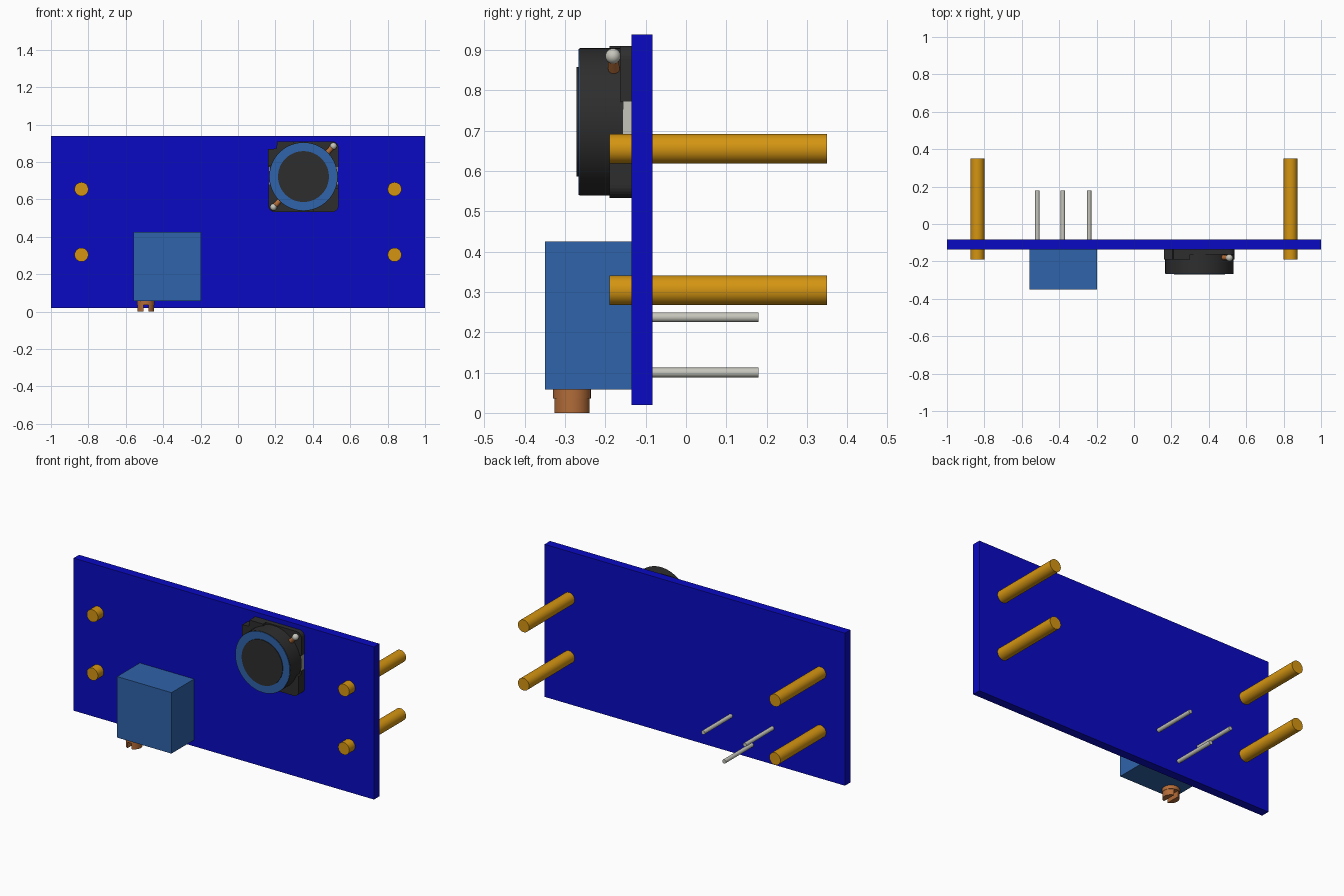
import bpy, bmesh, math
from mathutils import Vector

if "Cube" in bpy.data.objects:
    bpy.data.objects.remove(bpy.data.objects["Cube"], do_unlink=True)


def material(name, rgb):
    m = bpy.data.materials.new(name)
    m.diffuse_color = (*rgb, 1)
    m.use_nodes = True
    m.node_tree.nodes["Principled BSDF"].inputs["Base Color"].default_value = (*rgb, 1)
    return m


BOARD = material("board_blue", (0.003, 0.003, 0.55))
BLUE = material("light_blue", (0.028, 0.125, 0.40))
GOLD = material("gold", (0.66, 0.30, 0.006))
SILVER = material("silver", (0.56, 0.56, 0.50))
COPPER = material("copper", (0.45, 0.15, 0.04))
BLACK = material("black", (0.027, 0.027, 0.027))


def finish(bm, name, mat, smooth):
    bmesh.ops.recalc_face_normals(bm, faces=bm.faces)
    mesh = bpy.data.meshes.new(name)
    bm.to_mesh(mesh)
    bm.free()
    mesh.materials.append(mat)
    ob = bpy.data.objects.new(name, mesh)
    bpy.context.collection.objects.link(ob)
    if smooth:
        bpy.ops.object.select_all(action='DESELECT')
        ob.select_set(True)
        bpy.context.view_layer.objects.active = ob
        bpy.ops.object.shade_smooth_by_angle(angle=math.radians(35))
    return ob


def prism(name, points, a, b, mat, axis='Y', smooth=False):
    """Extrude a flat outline from a to b along Y (points are x, z) or Z (points are x, y)."""
    def put(p, d):
        return (p[0], d, p[1]) if axis == 'Y' else (p[0], p[1], d)
    bm = bmesh.new()
    face = bm.faces.new([bm.verts.new(put(p, a)) for p in points])
    moved = bmesh.ops.extrude_face_region(bm, geom=[face])["geom"]
    offset = Vector(put((0, 0), b - a))
    bmesh.ops.translate(bm, vec=offset, verts=[v for v in moved if isinstance(v, bmesh.types.BMVert)])
    return finish(bm, name, mat, smooth)


def arc(cx, cy, r, start=0, end=360, n=32):
    full = end - start == 360
    steps = n if full else n + 1
    angles = [math.radians(start + (end - start) * i / n) for i in range(steps)]
    return [(cx + r * math.cos(t), cy + r * math.sin(t)) for t in angles]


def rect(x0, x1, y0, y1):
    return [(x0, y0), (x1, y0), (x1, y1), (x0, y1)]


def lathe(name, cx, cz, profile, mat, n=64):
    """Spin (radius, y) points about a front-to-back axis; closed loop profile."""
    bm = bmesh.new()
    rings = []
    for i in range(n):
        t = 2 * math.pi * i / n
        rings.append([bm.verts.new((cx + r * math.cos(t), y, cz + r * math.sin(t))) for r, y in profile])
    k = len(profile)
    for i in range(n):
        p, q = rings[i], rings[(i + 1) % n]
        for j in range(k):
            bm.faces.new((p[j], q[j], q[(j + 1) % k], p[(j + 1) % k]))
    return finish(bm, name, mat, True)


# Circuit board
FRONT, BACK = -0.135, -0.083
prism("circuit_board", rect(-1, 1, 0.02, 0.938), FRONT, BACK, BOARD)

# Four gold header pins running through the board
for side, x in (("right", -0.837), ("left", 0.837)):
    for level, z in (("lower", 0.304), ("upper", 0.655)):
        prism(f"{level}_{side}_pin", arc(x, z, 0.037), -0.19, 0.35, GOLD, smooth=True)

# Trimmer: block, three leads, slotted adjusting screw
prism("trimmer_body", rect(-0.56, -0.198, 0.058, 0.425), -0.35, FRONT, BLUE)
for i, (x, z) in enumerate(((-0.517, 0.237), (-0.38, 0.1), (-0.24, 0.237))):
    prism(f"trimmer_lead_{i + 1}", arc(x, z, 0.012, n=20), BACK, 0.18, SILVER, smooth=True)
SX, SY = -0.493, -0.283
prism("screw_collar", arc(SX, SY, 0.047), 0.036, 0.062, COPPER, 'Z', True)
for name, mid in (("screw_half_left", 0), ("screw_half_right", 180)):
    prism(name, arc(SX, SY, 0.045, mid - 73, mid + 73, 18), 0.0, 0.038, COPPER, 'Z', True)

# Coil base plate with rounded corners and side notches for the terminals
CX, CZ = 0.35, 0.722
base = (arc(0.505, 0.565, 0.032, -90, 0, 6) + [(0.537, 0.68), (0.527, 0.68), (0.527, 0.772), (0.537, 0.772)]
        + arc(0.505, 0.878, 0.032, 0, 90, 6)
        + [(0.21, 0.91), (0.205, 0.872), (0.16, 0.868), (0.16, 0.772), (0.172, 0.772), (0.172, 0.68), (0.163, 0.68)]
        + arc(0.195, 0.565, 0.032, 180, 270, 6))
prism("coil_base", base, -0.164, FRONT, BLACK)

# Raised corner supports on the diagonal without wires
prism("corner_support_upper", [(0.16, 0.78), (0.25, 0.78), (0.30, 0.83), (0.30, 0.91),
                               (0.21, 0.91), (0.205, 0.872), (0.16, 0.868)], -0.19, -0.16, BLACK)
prism("corner_support_lower", arc(0.505, 0.565, 0.032, -90, 0, 6)
      + [(0.537, 0.66), (0.45, 0.66), (0.40, 0.62), (0.40, 0.533)], -0.19, -0.16, BLACK)

# Metal terminals at the sides of the base
for name, x0, x1 in (("terminal_left", 0.515, 0.534), ("terminal_right", 0.165, 0.185)):
    prism(name, rect(x0, x1, 0.68, 0.772), -0.156, FRONT, SILVER)

# Coil drum, blue ring and centre disc
prism("coil_drum", arc(CX, CZ, 0.183, n=64), -0.264, -0.15, BLACK, smooth=True)
lathe("coil_ring", CX, CZ, [(0.135, -0.262), (0.135, -0.267), (0.181, -0.267), (0.181, -0.262)], BLUE)
prism("coil_centre", arc(CX, CZ, 0.136, n=64), -0.271, -0.262, BLACK, smooth=True)

# Wire ends with solder balls on the other diagonal
for name, s in (("upper", 1), ("lower", -1)):
    start = Vector((CX + s * 0.115, -0.178, CZ + s * 0.115))
    end = Vector((CX + s * 0.160, -0.181, CZ + s * 0.163))
    direction = end - start
    bm = bmesh.new()
    bmesh.ops.create_cone(bm, cap_ends=True, segments=20, radius1=0.014, radius2=0.014, depth=direction.length)
    bmesh.ops.rotate(bm, verts=bm.verts, matrix=direction.to_track_quat('Z', 'Y').to_matrix())
    bmesh.ops.translate(bm, verts=bm.verts, vec=(start + end) / 2)
    finish(bm, f"{name}_wire", COPPER, True)
    bm = bmesh.new()
    bmesh.ops.create_uvsphere(bm, u_segments=20, v_segments=12, radius=0.019)
    bmesh.ops.translate(bm, verts=bm.verts, vec=end)
    finish(bm, f"{name}_solder", SILVER, True)
